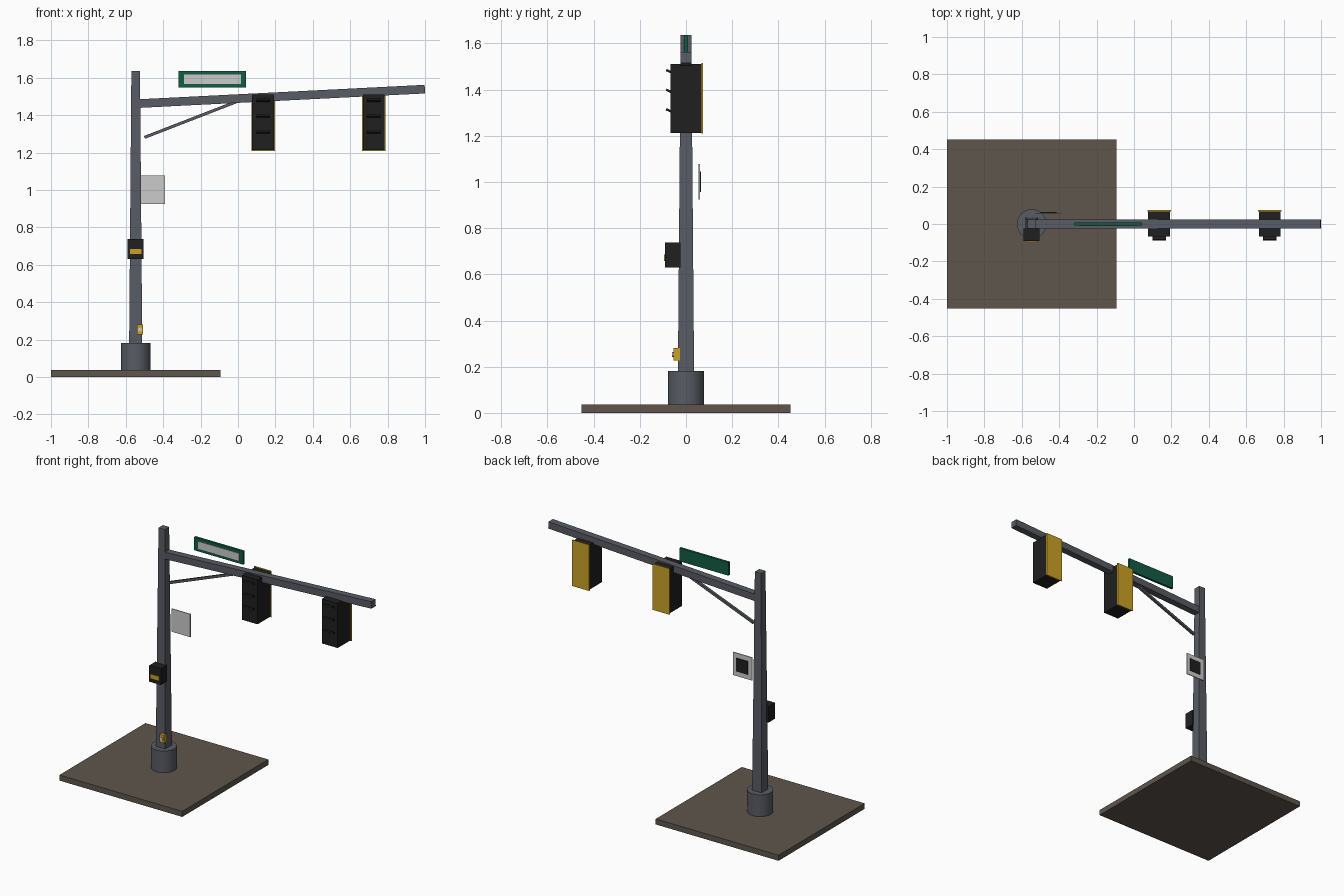
import bpy
import bmesh
from math import atan2, hypot, radians
from mathutils import Matrix

cube = bpy.data.objects.get("Cube")
if cube:
    bpy.data.objects.remove(cube, do_unlink=True)


def material(name, r, g, b):
    mat = bpy.data.materials.new(name)
    mat.use_nodes = True
    mat.diffuse_color = (r, g, b, 1)
    mat.node_tree.nodes["Principled BSDF"].inputs["Base Color"].default_value = (r, g, b, 1)
    return mat


STEEL = material("blue grey steel", 0.098, 0.106, 0.127)
GROUND = material("brown concrete", 0.112, 0.093, 0.075)
BLACK = material("black housing", 0.014, 0.014, 0.014)
YELLOW = material("signal yellow", 0.60, 0.36, 0.02)
GREEN = material("sign green", 0.006, 0.11, 0.06)
WHITE = material("panel white", 0.60, 0.60, 0.60)


def finish(name, bm, mat):
    mesh = bpy.data.meshes.new(name)
    bm.to_mesh(mesh)
    bm.free()
    mesh.materials.append(mat)
    obj = bpy.data.objects.new(name, mesh)
    bpy.context.collection.objects.link(obj)
    return obj


def box(name, mat, x, y, z, taper=1.0):
    """Box from (min, max) ranges; taper scales the top face."""
    bm = bmesh.new()
    bmesh.ops.create_cube(bm, size=1)
    for v in bm.verts:
        if v.co.z > 0:
            v.co.x *= taper
            v.co.y *= taper
    spans = (x, y, z)
    size = [b - a for a, b in spans]
    mid = [(a + b) / 2 for a, b in spans]
    bm.transform(Matrix.Translation(mid) @ Matrix.Diagonal((*size, 1)))
    return finish(name, bm, mat)


def beam(name, mat, start, end, depth, height):
    """Square bar between two (x, z) points in the plane y = 0."""
    dx, dz = end[0] - start[0], end[1] - start[1]
    mid = ((start[0] + end[0]) / 2, 0, (start[1] + end[1]) / 2)
    bm = bmesh.new()
    bmesh.ops.create_cube(bm, size=1)
    bm.transform(Matrix.Translation(mid) @ Matrix.Rotation(-atan2(dz, dx), 4, 'Y')
                 @ Matrix.Diagonal((hypot(dx, dz), depth, height, 1)))
    return finish(name, bm, mat)


def cylinder(name, mat, centre, radius, depth, sides, axis='Z'):
    bm = bmesh.new()
    bmesh.ops.create_cone(bm, cap_ends=True, segments=sides,
                          radius1=radius, radius2=radius, depth=depth)
    turn = Matrix.Rotation(radians(90), 4, 'X') if axis == 'Y' else Matrix()
    bm.transform(Matrix.Translation(centre) @ turn)
    obj = finish(name, bm, mat)
    bpy.ops.object.select_all(action='DESELECT')
    obj.select_set(True)
    bpy.context.view_layer.objects.active = obj
    bpy.ops.object.shade_smooth_by_angle(angle=radians(30))
    return obj


POLE_X = -0.547

# Ground slab, footing and tapered pole
box("ground_slab", GROUND, (-1, -0.094), (-0.453, 0.453), (0, 0.037))
cylinder("pole_footing", STEEL, (POLE_X, 0, 0.108), 0.079, 0.147, 24)
box("pole", STEEL, (POLE_X - 0.035, POLE_X + 0.035), (-0.035, 0.035), (0.18, 1.636), 0.66)

# Mast arm and diagonal brace
beam("mast_arm", STEEL, (POLE_X, 1.461), (0.999, 1.539), 0.046, 0.046)
beam("arm_brace", STEEL, (-0.50, 1.281), (0.0, 1.475), 0.016, 0.016)

# Street sign with pale front panel
box("street_sign", GREEN, (-0.318, 0.043), (-0.008, 0.008), (1.548, 1.636))
box("street_sign_panel", WHITE, (-0.288, 0.016), (-0.011, -0.006), (1.567, 1.616))

# Signal heads: housing, yellow backplate, three tilted visors
for side, cx in (("inner", 0.134), ("outer", 0.725)):
    box(side + "_signal_housing", BLACK, (cx - 0.058, cx + 0.058), (-0.068, 0.069), (1.213, 1.51))
    box(side + "_signal_backplate", YELLOW, (cx - 0.063, cx + 0.063), (0.068, 0.074), (1.209, 1.516))
    for i, vz in enumerate((1.48, 1.395, 1.31)):
        visor = box(f"{side}_signal_visor_{i + 1}", BLACK,
                    (-0.036, 0.036), (-0.012, 0.012), (-0.005, 0.005))
        visor.location = (cx, -0.075, vz)
        visor.rotation_euler.x = radians(-25)

# Side plate with dark panel on its back
box("side_plate", WHITE, (-0.53, -0.39), (0.054, 0.060), (0.925, 1.078))
box("side_plate_symbol", BLACK, (-0.50, -0.415), (0.058, 0.064), (0.957, 1.046))

# Pedestrian signal box with yellow display
box("walk_signal_box", BLACK, (-0.592, -0.506), (-0.09, -0.024), (0.63, 0.738))
box("walk_signal_display", YELLOW, (-0.578, -0.516), (-0.095, -0.087), (0.658, 0.685))

# Push button
box("button_box", YELLOW, (-0.541, -0.507), (-0.055, -0.026), (0.226, 0.28))
cylinder("push_button", WHITE, (-0.524, -0.057, 0.253), 0.011, 0.008, 16, 'Y')
